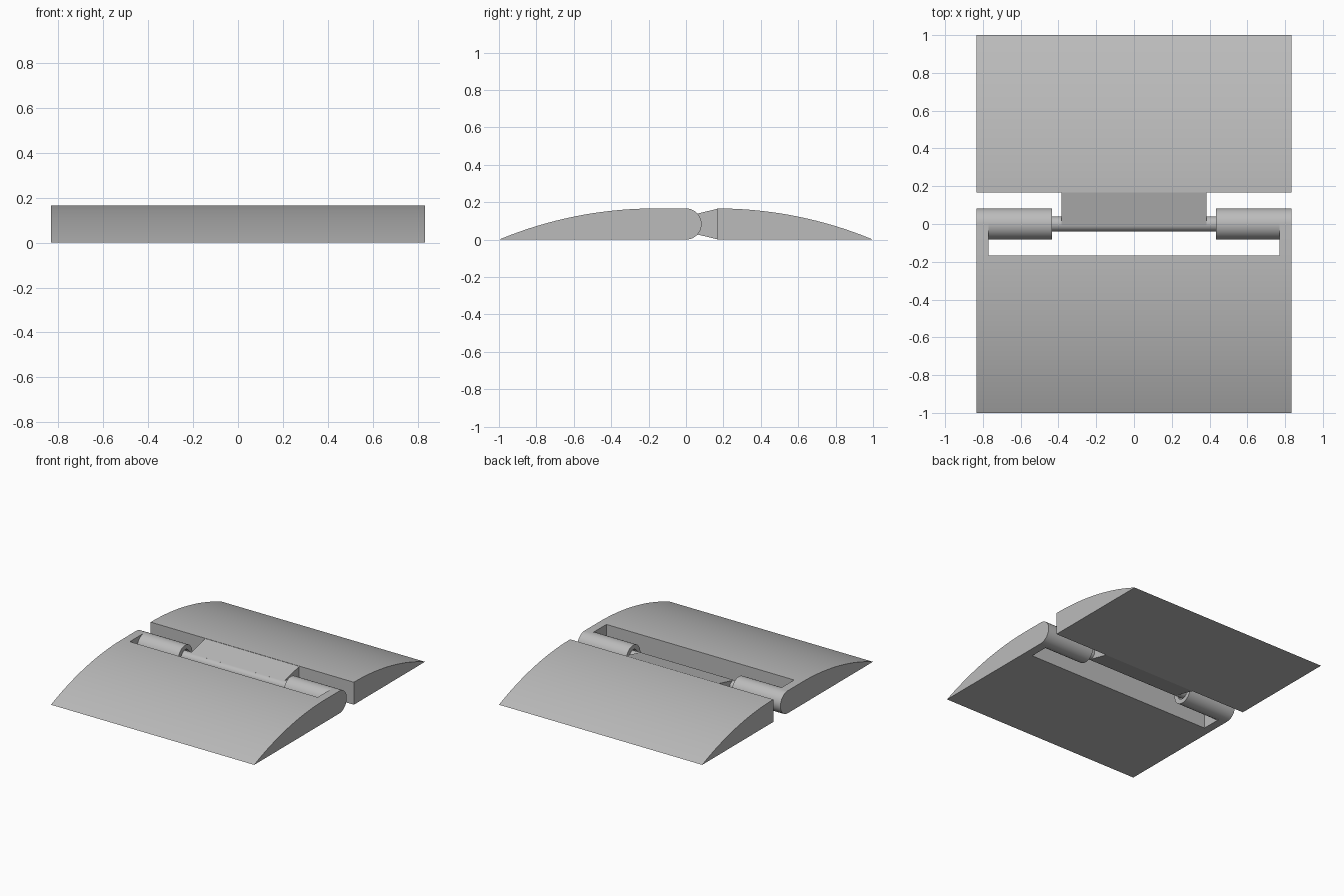
import bpy, bmesh, math
from mathutils import Matrix

if "Cube" in bpy.data.objects:
    bpy.data.objects.remove(bpy.data.objects["Cube"], do_unlink=True)

HALF_W = 0.833    # half width of both leaves
ROOT = 0.167      # where the leaf arc reaches full height
R = 0.0833        # barrel radius, also hinge axis height
PIN = 0.04
SLOT = 0.77       # half width of the slot
BARREL_IN = 0.433
TONGUE = 0.385

grey = bpy.data.materials.new("plain_grey")
grey.use_nodes = True
colour = (0.5, 0.5, 0.5, 1)
grey.diffuse_color = colour
grey.node_tree.nodes["Principled BSDF"].inputs["Base Color"].default_value = colour


def finish(name, bm):
    bmesh.ops.remove_doubles(bm, verts=bm.verts, dist=1e-5)
    bmesh.ops.recalc_face_normals(bm, faces=bm.faces)
    mesh = bpy.data.meshes.new(name)
    bm.to_mesh(mesh)
    bm.free()
    mesh.materials.append(grey)
    ob = bpy.data.objects.new(name, mesh)
    bpy.context.collection.objects.link(ob)
    bpy.ops.object.select_all(action='DESELECT')
    ob.select_set(True)
    bpy.context.view_layer.objects.active = ob
    bpy.ops.object.shade_smooth_by_angle(angle=math.radians(25))
    return ob


def add_prism(bm, profile, x0, x1):
    """Extrude a (y, z) outline along x."""
    face = bm.faces.new([bm.verts.new((x0, y, z)) for y, z in profile])
    out = bmesh.ops.extrude_face_region(bm, geom=[face])
    moved = [g for g in out["geom"] if isinstance(g, bmesh.types.BMVert)]
    bmesh.ops.translate(bm, verts=moved, vec=(x1 - x0, 0, 0))


def prism(name, profile, x0, x1):
    bm = bmesh.new()
    add_prism(bm, profile, x0, x1)
    return finish(name, bm)


def lathe(name, profile):
    """Spin an (x, radius) outline around the hinge axis."""
    bm = bmesh.new()
    verts = [bm.verts.new((x, 0, R + r)) for x, r in profile]
    edges = [bm.edges.new(pair) for pair in zip(verts, verts[1:])]
    bmesh.ops.spin(bm, geom=verts + edges, cent=(0, 0, R), axis=(1, 0, 0),
                   angle=math.tau, steps=48, use_duplicate=False)
    return finish(name, bm)


# Curved leaf outline: thin outer edge rising to a level root
def arc(side, steps=24):
    rad = ((1 - ROOT) ** 2 + (2 * R) ** 2) / (4 * R)
    full = math.asin((1 - ROOT) / rad)
    pts = []
    for i in range(steps + 1):
        a = full * (1 - i / steps)
        pts.append((side * (ROOT + rad * math.sin(a)),
                    max(0, 2 * R - rad * (1 - math.cos(a)))))
    return pts


# Front leaf
prism("front_leaf", arc(-1) + [(-ROOT, 0)], -HALF_W, HALF_W)

# Rounded arms and hollow barrels, on both sides
nose = [(R * math.sin(i * math.tau / 48), R + R * math.cos(i * math.tau / 48))
        for i in range(25)]
for s, side in ((1, "left"), (-1, "right")):
    prism(side + "_arm", [(-ROOT, 0), (-ROOT, 2 * R)] + nose, s * SLOT, s * HALF_W)
    bore = PIN + 0.01
    lathe(side + "_barrel", [(s * x, r) for x, r in (
        (SLOT, 0), (SLOT, R), (BARREL_IN, R), (BARREL_IN, bore),
        (SLOT - 0.03, bore), (SLOT - 0.03, 0))])

# Rear leaf
prism("rear_leaf", arc(1) + [(ROOT, 0)], -HALF_W, HALF_W)

# Tapered tongue, tangent to the pin
slope = 0.24
dy, dz = PIN * math.sin(math.atan(slope)), PIN * math.cos(math.atan(slope))
rise = dz + slope * (ROOT + dy)
prism("tongue", [(-dy, R + dz), (ROOT, R + rise), (ROOT, R - rise), (-dy, R - dz)],
      -TONGUE, TONGUE)

# Hinge pin
end = SLOT - 0.05
lathe("hinge_pin", [(-end, 0), (-end, PIN), (end, PIN), (end, 0)])
